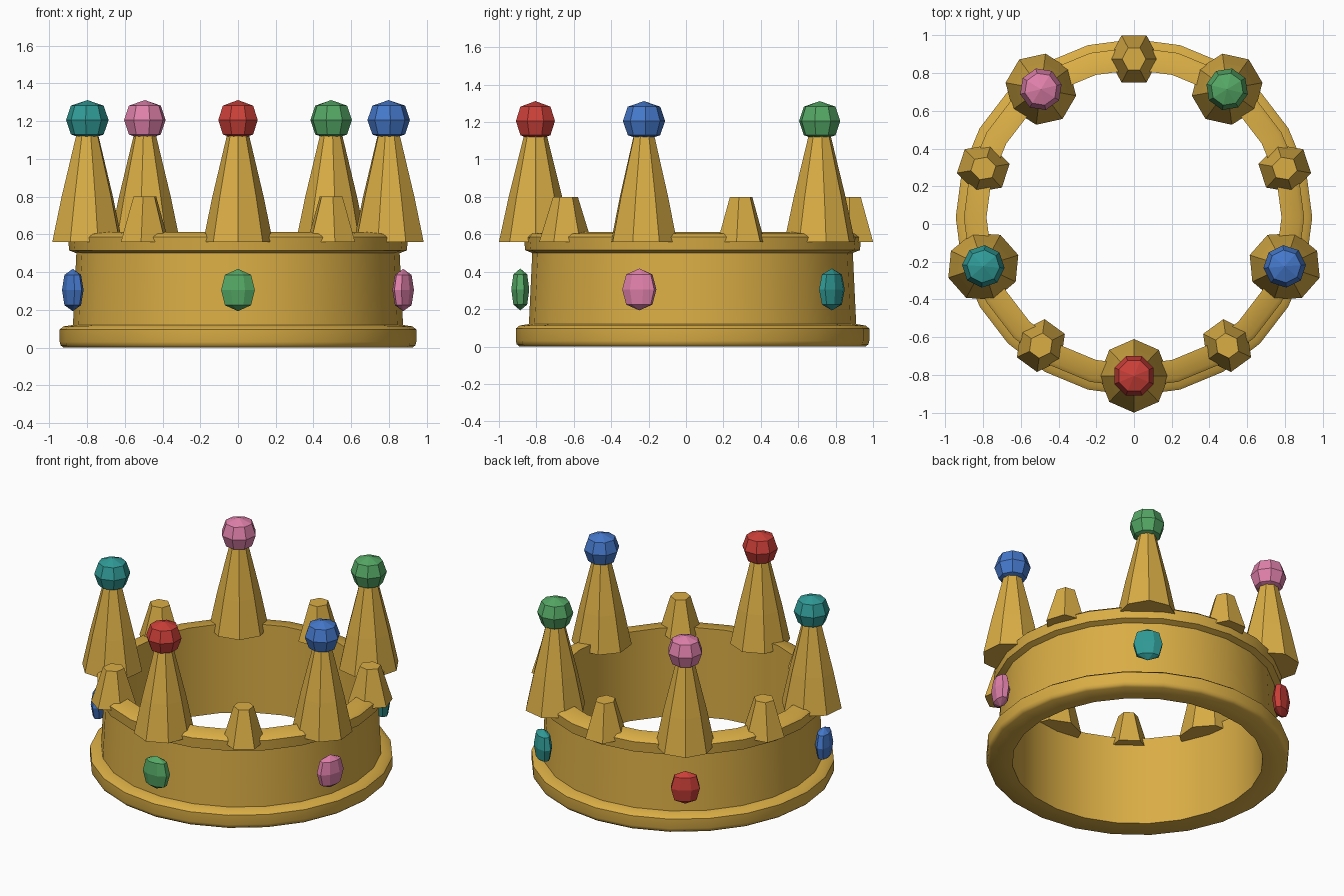
import bpy, bmesh
from math import sin, cos, pi, radians
from mathutils import Matrix

if "Cube" in bpy.data.objects:
    bpy.data.objects.remove(bpy.data.objects["Cube"])

CY = 0.035          # ring centre in y
R_SPIKE = 0.84      # circle the points stand on


def material(name, rgb):
    m = bpy.data.materials.new(name)
    m.diffuse_color = (*rgb, 1)
    m.use_nodes = True
    m.node_tree.nodes["Principled BSDF"].inputs["Base Color"].default_value = m.diffuse_color
    return m


gold = material("gold", (0.70, 0.42, 0.06))
COL = {
    "red": material("red", (0.60, 0.05, 0.04)),
    "blue": material("blue", (0.06, 0.19, 0.60)),
    "green": material("green", (0.09, 0.39, 0.13)),
    "pink": material("pink", (0.75, 0.22, 0.41)),
    "teal": material("teal", (0.03, 0.33, 0.31)),
}


def lathe(name, profile, n, mat, closed=False, phase=0.0, scale=(1, 1, 1)):
    """Spin (radius, z) points round z; open profiles get caps or poles."""
    bm = bmesh.new()
    rings = []
    for r, z in profile:
        if r == 0:
            rings.append([bm.verts.new((0, 0, z * scale[2]))] * n)
        else:
            rings.append([bm.verts.new((r * cos(phase + 2 * pi * i / n) * scale[0],
                                        r * sin(phase + 2 * pi * i / n) * scale[1],
                                        z * scale[2])) for i in range(n)])
    pairs = list(zip(rings, rings[1:]))
    if closed:
        pairs.append((rings[-1], rings[0]))
    for a, b in pairs:
        for i in range(n):
            j = (i + 1) % n
            bm.faces.new(list(dict.fromkeys((a[i], a[j], b[j], b[i]))))
    if not closed:
        for ring in (rings[0], rings[-1]):
            if ring[0] is not ring[1]:
                bm.faces.new(ring)
    bmesh.ops.recalc_face_normals(bm, faces=bm.faces)
    me = bpy.data.meshes.new(name)
    bm.to_mesh(me)
    bm.free()
    me.materials.append(mat)
    ob = bpy.data.objects.new(name, me)
    bpy.context.collection.objects.link(ob)
    return ob


def place(ob, deg, radius, z=0.0):
    """Put a part on the ring with its local x pointing outward."""
    a = radians(deg)
    ob.matrix_world = (Matrix.Translation((radius * cos(a), CY + radius * sin(a), z))
                       @ Matrix.Rotation(a, 4, 'Z'))


# Circlet with foot moulding and upper rim
band = lathe("band", [(0.782, 0), (0.925, 0), (0.94, 0.012), (0.945, 0.03), (0.945, 0.096),
                      (0.925, 0.112), (0.875, 0.12), (0.857, 0.50), (0.895, 0.515),
                      (0.902, 0.585), (0.88, 0.603), (0.782, 0.612)],
             24, gold, closed=True)
band.location.y = CY
bpy.context.view_layer.objects.active = band
band.select_set(True)
bpy.ops.object.shade_smooth_by_angle(angle=radians(40))

# Faceted stone, unit size
STONE = [(0, -1), (0.77, -0.72), (1, 0), (0.77, 0.72), (0, 1)]
TOP = ["red", "blue", "green", "pink", "teal"]
BAND = ["green", "pink", "teal", "red", "blue"]

for k in range(5):
    deg = -90 + 72 * k
    # Tall point
    place(lathe(f"tall_point_{k}", [(0.195, 0.56), (0.143, 0.80), (0.058, 1.14)], 8, gold,
                scale=(1, 0.95, 1)), deg, R_SPIKE)
    # Stone on its tip
    place(lathe(f"tip_stone_{k}", STONE, 8, COL[TOP[k]], phase=pi / 8,
                scale=(0.113, 0.113, 0.106)), deg, R_SPIKE, 1.206)
    # Oval stone on the band
    place(lathe(f"band_stone_{k}", STONE, 8, COL[BAND[k]], phase=pi / 8,
                scale=(0.052, 0.097, 0.112)), deg, 0.921, 0.305)
    # Short point between the tall ones
    place(lathe(f"short_point_{k}", [(0.135, 0.56), (0.064, 0.80)], 6, gold,
                phase=pi / 6, scale=(1.07, 0.98, 1)), deg + 36, R_SPIKE)
